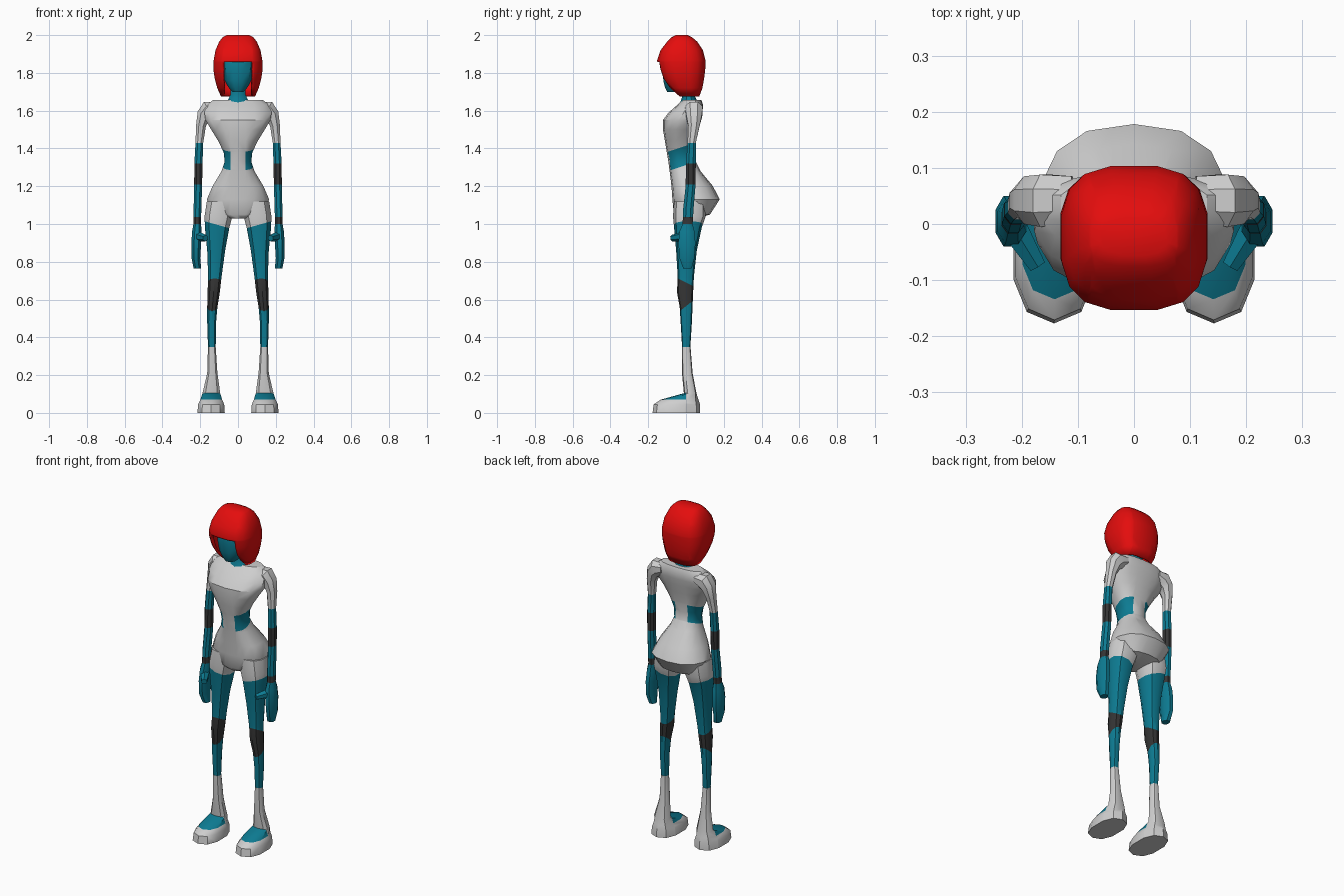
import bpy, bmesh, math
from mathutils import Vector

if "Cube" in bpy.data.objects:
    bpy.data.objects.remove(bpy.data.objects["Cube"])


def colour(name, rgb):
    m = bpy.data.materials.new(name)
    m.diffuse_color = (*rgb, 1)
    m.use_nodes = True
    m.node_tree.nodes["Principled BSDF"].inputs["Base Color"].default_value = m.diffuse_color
    return m


WHITE, TEAL, DARK, RED = range(4)
MATS = [colour("light_grey", (0.62, 0.62, 0.62)), colour("teal", (0.004, 0.2, 0.29)),
        colour("charcoal", (0.035, 0.035, 0.035)), colour("red", (0.78, 0.004, 0.004))]


def ring(x0, x1, y0, y1, z, n, p, tilt=0.0, yc=None):
    """Superellipse outline; the front and back halves may differ in depth."""
    cx, hx = (x0 + x1) / 2, (x1 - x0) / 2
    yc = (y0 + y1) / 2 if yc is None else yc
    pts = []
    for i in range(n):
        a = 2 * math.pi * (i + 0.5) / n
        c, s = math.cos(a), math.sin(a)
        u = math.copysign(abs(c) ** (2 / p), c)
        v = math.copysign(abs(s) ** (2 / p), s)
        u /= math.cos(math.pi / n) ** (2 / p)       # outline touches its extents
        v /= math.cos(math.pi / n) ** (2 / p)
        t = math.radians(tilt)
        y = yc + v * ((y1 - yc) if v > 0 else (yc - y0))
        pts.append((cx + hx * u * math.cos(t), y, z + hx * u * math.sin(t)))
    return pts


def loft(rings, n=8, p=2.2, caps=(True, True)):
    bm = bmesh.new()
    rows = [[bm.verts.new(c) for c in ring(*r[:5], n, p, *r[5:])] for r in rings]
    for a, b in zip(rows, rows[1:]):
        for i in range(n):
            j = (i + 1) % n
            bm.faces.new((a[i], a[j], b[j], b[i]))
    if caps[0]:
        bm.faces.new(rows[0])
    if caps[1]:
        bm.faces.new(rows[-1])
    return bm


def cut(bm, co, no):
    bmesh.ops.bisect_plane(bm, geom=bm.verts[:] + bm.edges[:] + bm.faces[:],
                           dist=1e-5, plane_co=co, plane_no=no)


def finish(name, bm, rule, mirror=False, angle=35):
    bmesh.ops.recalc_face_normals(bm, faces=bm.faces[:])
    for f in bm.faces:
        f.material_index = rule(f.calc_center_median())
        f.smooth = True
    me = bpy.data.meshes.new(name)
    bm.to_mesh(me)
    bm.free()
    for m in MATS:
        me.materials.append(m)
    me.set_sharp_from_angle(angle=math.radians(angle))
    ob = bpy.data.objects.new(name, me)
    bpy.context.collection.objects.link(ob)
    if mirror:
        ob.modifiers.new("mirror", 'MIRROR')
    return ob


def sym(z, hx, y0, y1, yc=None):
    return (-hx, hx, y0, y1, z, 0.0, yc)


# Torso: pelvis, waist, chest and shoulder yoke
bm = loft([sym(1.03, .045, -.05, .06), sym(1.05, .125, -.062, .125, .03),
           sym(1.13, .165, -.07, .175, .03), sym(1.2, .135, -.075, .14, .01),
           sym(1.28, .087, -.085, .075), sym(1.33, .07, -.092, .05),
           sym(1.38, .076, -.1, .045), sym(1.44, .105, -.11, .052),
           sym(1.5, .142, -.12, .065), sym(1.55, .172, -.12, .077, .0),
           sym(1.59, .178, -.09, .085, .02), sym(1.63, .168, -.045, .09, .035),
           sym(1.657, .13, -.015, .08, .04)], 14, 2.4)
band_n = Vector((0, -.33, 1)).normalized()
low, high = Vector((0, 0, 1.312)), Vector((0, 0, 1.414))
for co, no in ((low, band_n), (high, band_n), ((.04, 0, 0), (1, 0, 0)), ((-.04, 0, 0), (1, 0, 0))):
    cut(bm, co, no)
finish("torso", bm, lambda c: TEAL if abs(c.x) > .04 and (c - low).dot(band_n) > 0
       and (c - high).dot(band_n) < 0 else WHITE)

# Neck and head
finish("neck", loft([sym(1.63, .066, -.035, .065), sym(1.662, .05, -.022, .052),
                     sym(1.685, .04, -.015, .042), sym(1.76, .04, -.02, .04)], 10),
       lambda c: TEAL)
finish("head", loft([sym(1.7, .03, -.1, -.02), sym(1.725, .052, -.112, .02),
                     sym(1.76, .07, -.12, .05), sym(1.82, .084, -.124, .07),
                     sym(1.89, .085, -.118, .07), sym(1.95, .06, -.08, .03)], 12, 2.5),
       lambda c: TEAL)

# Bobbed hair: shell with a face opening under the fringe
bm = loft([sym(1.675, .09, -.05, .07), sym(1.72, .11, -.095, .087),
           sym(1.77, .123, -.128, .096), sym(1.82, .131, -.145, .102),
           sym(1.865, .129, -.153, .103), sym(1.92, .119, -.135, .09),
           sym(1.965, .1, -.1, .06), sym(1.99, .08, -.075, .03),
           sym(2.0, .06, -.055, .01)], 16, 2.9, (False, True))
for co, no in (((.076, 0, 0), (1, 0, 0)), ((-.076, 0, 0), (1, 0, 0)),
               ((0, 0, 1.857), (0, 0, 1))):
    cut(bm, co, no)
gap = [f for f in bm.faces for c in [f.calc_center_median()]
       if abs(c.x) < .076 and c.z < 1.857 and c.y < -.01]
bmesh.ops.delete(bm, geom=gap, context='FACES')
hair = finish("hair", bm, lambda c: RED, angle=30)
shell = hair.modifiers.new("shell", 'SOLIDIFY')
shell.thickness, shell.offset = .014, -1

# Arms with hands, white sleeve and dark bands
bm = loft([(.195, .235, -.015, .03, .765), (.2, .246, -.035, .045, .82),
           (.195, .247, -.04, .05, .9), (.192, .243, -.035, .045, .96),
           (.196, .236, -.018, .035, 1.0), (.194, .235, -.015, .04, 1.08),
           (.19, .232, -.002, .05, 1.2), (.188, .231, 0, .052, 1.32),
           (.184, .225, .008, .052, 1.43), (.17, .222, .012, .072, 1.52, 8),
           (.145, .22, .0, .085, 1.575, 35), (.11, .205, -.005, .088, 1.605, 62),
           (.08, .14, .0, .085, 1.615, 85)], 8)
for z in (1.0, 1.038, 1.21, 1.32, 1.43):
    cut(bm, (0, 0, z), (0, 0, 1))
finish("arm", bm, lambda c: WHITE if c.z > 1.43 else
       DARK if 1.21 < c.z < 1.32 or 1.0 < c.z < 1.038 else TEAL, True)

# Thumbs
a, b = Vector((.212, -.01, .935)), Vector((.172, -.075, .925))
bm = bmesh.new()
bmesh.ops.create_cone(bm, cap_ends=True, segments=6, radius1=.027, radius2=.017,
                      depth=(b - a).length)
mat = (b - a).to_track_quat('Z', 'Y').to_matrix().to_4x4()
mat.translation = (a + b) / 2
bm.transform(mat)
finish("thumb", bm, lambda c: TEAL, True)

# Legs: white hip, teal stocking, dark knee band lower at the front
bm = loft([(.118, .159, -.02, .022, .35), (.116, .163, -.027, .03, .48),
           (.109, .163, -.032, .033, .56), (.096, .161, -.046, .036, .64),
           (.087, .158, -.042, .04, .72), (.068, .163, -.05, .055, .86),
           (.046, .175, -.06, .08, .98), (.03, .177, -.065, .1, 1.04),
           (.01, .165, -.06, .1, 1.12)], 10, 2.3)
hip, hip_n = Vector((0, 0, .965)), Vector((-.28, 0, 1)).normalized()
k0, k0_n = Vector((0, 0, .565)), Vector((0, -.8, 1)).normalized()
k1, k1_n = Vector((0, 0, .69)), Vector((0, .5, 1)).normalized()
for co, no in ((hip, hip_n), (k0, k0_n), (k1, k1_n)):
    cut(bm, co, no)
finish("leg", bm, lambda c: WHITE if (c - hip).dot(hip_n) > 0 else
       DARK if (c - k0).dot(k0_n) > 0 and (c - k1).dot(k1_n) < 0 else TEAL, True)

# Boots with a teal instep
bm = loft([(.07, .215, -.172, .07, 0), (.073, .211, -.166, .069, .045),
           (.084, .199, -.13, .062, .07), (.094, .188, -.01, .054, .104),
           (.109, .163, -.02, .034, .21), (.118, .159, -.021, .023, .35)], 10, 2.4)
cut(bm, (0, .0, 0), (0, 1, 0))
finish("boot", bm, lambda c: TEAL if .07 < c.z < .104 and c.y < 0 else WHITE, True)
